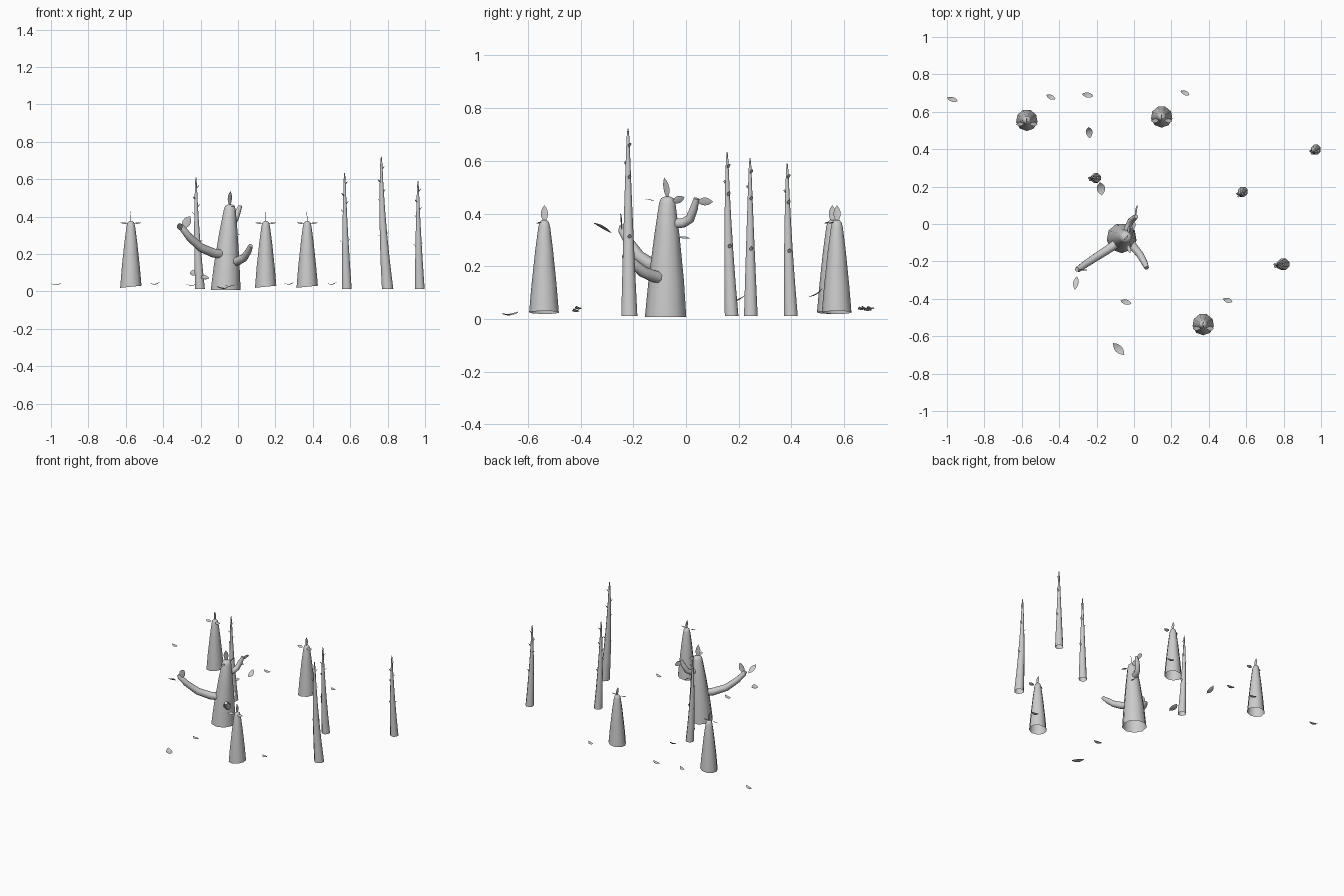
import bpy, bmesh, math
from mathutils import Vector

if "Cube" in bpy.data.objects:
    bpy.data.objects.remove(bpy.data.objects["Cube"])


def finish(name, bm, angle=60):
    me = bpy.data.meshes.new(name)
    bmesh.ops.recalc_face_normals(bm, faces=bm.faces)
    bm.to_mesh(me)
    bm.free()
    ob = bpy.data.objects.new(name, me)
    bpy.context.collection.objects.link(ob)
    bpy.ops.object.select_all(action='DESELECT')
    ob.select_set(True)
    bpy.context.view_layer.objects.active = ob
    bpy.ops.object.shade_smooth_by_angle(angle=math.radians(angle))
    return ob


def tube(name, path, radii, sides=8, upright=False, tilt=0.0):
    """Tapered tube along a path: open at the bottom, closed at the tip."""
    bm = bmesh.new()
    pts = [Vector(p) for p in path]
    rings = []
    for i, (p, r) in enumerate(zip(pts, radii)):
        d = Vector((0, 0, 1)) if upright else (
            pts[min(i + 1, len(pts) - 1)] - pts[max(i - 1, 0)]).normalized()
        u = Vector((0, 1, 0)) if upright else Vector((0, 0, 1)).cross(d)
        if u.length < 0.05:
            u = Vector((1, 0, 0))
        u.normalize()
        v = d.cross(u)
        ring = []
        for k in range(sides):
            a = 2 * math.pi * (k + 0.5) / sides
            o = r * (math.cos(a) * u + math.sin(a) * v)
            if i == 0:
                o.z += tilt * o.x
            ring.append(bm.verts.new(p + o))
        rings.append(ring)
    for a, b in zip(rings, rings[1:]):
        for k in range(sides):
            n = (k + 1) % sides
            bm.faces.new((a[k], a[n], b[n], b[k]))
    bm.faces.new(rings[-1])
    return finish(name, bm)


def leaf(name, base, tip, width, side, sag=0.0):
    """Pointed leaf blade, bowed along its length."""
    bm = bmesh.new()
    base, tip = Vector(base), Vector(tip)
    d = (tip - base).normalized()
    s = Vector(side)
    s = (s - s.dot(d) * d).normalized()
    n = d.cross(s)
    if n.z < 0:
        n = -n
    rows = []
    for i in range(7):
        t = i / 6
        w = width / 2 * max(math.sin(math.pi * t), 0) ** 0.8
        c = base.lerp(tip, t) - n * sag * 4 * t * (1 - t)
        rows.append([bm.verts.new(c + s * w * k + n * abs(k) * w * 0.2)
                     for k in (-1, 0, 1)])
    for a, b in zip(rows, rows[1:]):
        for k in range(2):
            bm.faces.new((a[k], a[k + 1], b[k + 1], b[k]))
    bmesh.ops.remove_doubles(bm, verts=bm.verts, dist=0.0005)
    return finish(name, bm)


# main stump with its three arms
tube("main_stump", [(-.066, -.075, .007), (-.06, -.073, .15), (-.051, -.071, .32),
                    (-.044, -.07, .44), (-.043, -.07, .458), (-.043, -.07, .464)],
     [.081, .069, .049, .032, .025, .012], 9, True)
tube("left_arm", [(-.06, -.08, .195), (-.13, -.13, .205), (-.20, -.175, .235),
                  (-.26, -.215, .29), (-.295, -.24, .335), (-.305, -.243, .352)],
     [.027, .025, .023, .020, .017, .012])
tube("right_arm", [(-.04, -.07, .15), (.0, -.125, .163), (.033, -.165, .18),
                   (.055, -.205, .215), (.068, -.235, .245)],
     [.025, .023, .021, .018, .012])
tube("back_arm", [(-.045, -.06, .36), (-.03, -.01, .365), (-.018, .015, .38),
                  (-.002, .03, .42), (.012, .04, .457)],
     [.021, .019, .018, .016, .011])

# leaves growing on the main stump
leaf("crown_leaf", (-.043, -.07, .455), (-.04, -.083, .537), .032, (1, 1, 0))
leaf("crown_side_leaf", (-.03, -.052, .44), (-.022, -.006, .463), .03, (.5, 0, 1))
leaf("crown_front_leaf", (-.035, -.11, .452), (-.02, -.155, .455), .02, (1, 0, 0), .003)
leaf("stump_leaf", (-.005, -.03, .31), (.0, .017, .305), .022, (1, 0, -.4))
leaf("left_arm_front_leaf", (-.305, -.28, .325), (-.315, -.352, .365), .032, (1, 0, .4))
leaf("left_arm_top_leaf", (-.295, -.245, .335), (-.256, -.25, .402), .045, (1, 0, -.5))
leaf("back_arm_leaf", (.01, .04, .445), (.018, .102, .445), .032, (.35, 0, 1))

# small stumps with a sprout of three leaves
for i, (x, y) in enumerate([(-.573, .555), (.148, .573), (.37, -.537)]):
    tube(f"small_stump_{i}", [(x, y, .025), (x, y, .13), (x, y, .26), (x, y, .35),
                              (x, y, .368), (x, y, .376)],
         [.058, .049, .035, .023, .018, .009], 9, True, .1)
    leaf(f"sprout_{i}_top", (x, y, .365), (x - .004, y, .432), .027, (0, 1, 0))
    for s in (-1, 1):
        leaf(f"sprout_{i}_side_{s}", (x + s * .015, y - .02, .365),
             (x + s * .057, y - .022, .368), .024, (0, 1, .3), .004)

# tall bare poles: base centre, tip, height, base radius
poles = [(-.203, .246, -.225, .243, .61, .028), (.582, .173, .570, .156, .633, .028),
         (.80, -.215, .766, -.22, .722, .033), (.972, .398, .962, .384, .59, .028)]
thorns = [(.9, 30), (.8, 215), (.73, 20), (.66, 170), (.41, 10), (.39, 180)]
for i, (x, y, tx, ty, h, r) in enumerate(poles):
    def at(t):
        f = 1 - (1 - t) ** 2
        return Vector((x + (tx - x) * f, y + (ty - y) * f, .012 + (h - .012) * t))
    ts = [0, .2, .4, .6, .8, .95, 1]
    def rad(t):
        return r * (1 - .86 * t)
    tube(f"pole_{i}", [at(t) for t in ts],
         [rad(t) for t in ts[:-1]] + [.002], 8, True)
    for j, (t, a) in enumerate(thorns):
        o = Vector((math.cos(math.radians(a)), math.sin(math.radians(a)), 0))
        b = at(t) + o * rad(t) * .8
        leaf(f"pole_{i}_thorn_{j}", b, b + o * .014 + Vector((0, 0, .018)), .014,
             (-o.y, o.x, 0))

# fallen leaves: base, tip, width
fallen = [
    ((-1.0, .675, .043), (-.942, .657, .047), .025),
    ((-.47, .69, .045), (-.42, .668, .05), .025),
    ((-.278, .695, .04), (-.217, .684, .043), .028),
    ((.248, .712, .045), (.297, .69, .05), .024),
    ((-.073, -.41, .035), (-.013, -.425, .04), .027),
    ((.475, -.4, .045), (.527, -.416, .05), .026),
    ((-.112, -.637, .028), (-.052, -.70, .022), .04),
    ((-.242, .518, .118), (-.236, .458, .085), .036),
    ((-.181, .223, .09), (-.172, .153, .066), .045),
]
for i, (b, t, w) in enumerate(fallen):
    d = Vector(t) - Vector(b)
    leaf(f"fallen_leaf_{i}", b, t, w, (-d.y, d.x, 0), .011)
